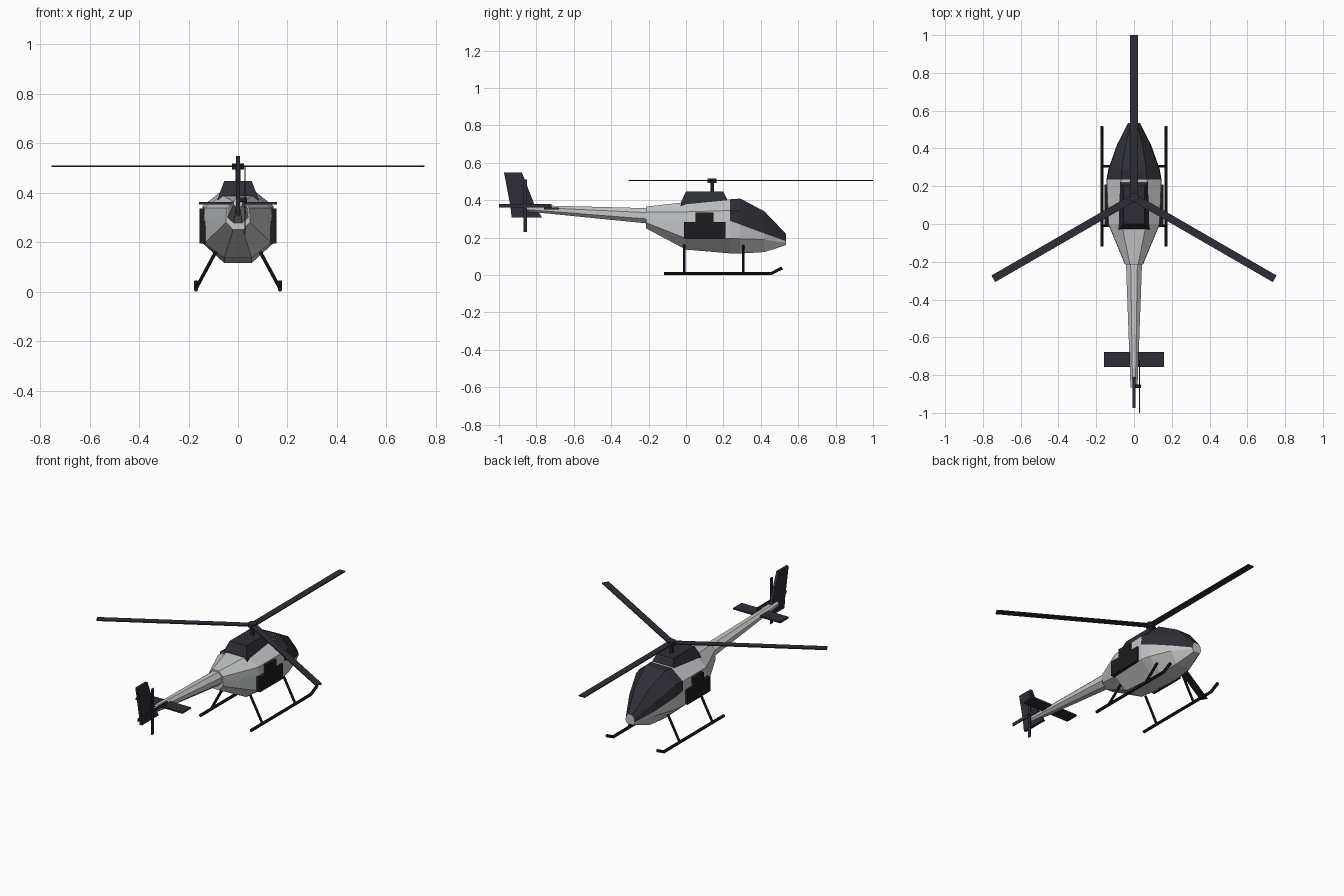
import bpy, bmesh, math
from mathutils import Vector, Matrix

if "Cube" in bpy.data.objects:
    bpy.data.objects.remove(bpy.data.objects["Cube"])


def material(name, rgb):
    m = bpy.data.materials.new(name)
    m.diffuse_color = (*rgb, 1)
    m.use_nodes = True
    m.node_tree.nodes["Principled BSDF"].inputs["Base Color"].default_value = m.diffuse_color
    return m


GREY = material("light grey paint", (0.56, 0.57, 0.58))
DARK = material("dark slate", (0.027, 0.027, 0.038))
BLACK = material("black metal", (0.012, 0.012, 0.014))


def finish(name, bm, *mats):
    bmesh.ops.recalc_face_normals(bm, faces=bm.faces)
    me = bpy.data.meshes.new(name)
    bm.to_mesh(me)
    bm.free()
    for m in mats:
        me.materials.append(m)
    ob = bpy.data.objects.new(name, me)
    bpy.context.collection.objects.link(ob)
    return ob


def loft(name, rings, *mats):
    """Skin a list of equal-length closed rings and cap both ends."""
    bm = bmesh.new()
    vs = [[bm.verts.new(p) for p in r] for r in rings]
    n = len(vs[0])
    for a, b in zip(vs, vs[1:]):
        for i in range(n):
            bm.faces.new((a[i], a[(i + 1) % n], b[(i + 1) % n], b[i]))
    bm.faces.new(vs[0])
    bm.faces.new(vs[-1])
    return finish(name, bm, *mats)


def box(name, center, size, mat):
    bm = bmesh.new()
    bmesh.ops.create_cube(bm, size=1, matrix=Matrix.Translation(center) @ Matrix.Diagonal((*size, 1)))
    return finish(name, bm, mat)


def rod(name, points, r, mat, sides=8):
    """Straight or bent tube through points."""
    pts = [Vector(p) for p in points]
    rings = []
    for i, p in enumerate(pts):
        d = (pts[min(i + 1, len(pts) - 1)] - pts[max(i - 1, 0)]).normalized()
        q = d.to_track_quat('Z', 'Y')
        rings.append([p + q @ Vector((r * math.cos(t), r * math.sin(t), 0))
                      for t in [math.tau * (k + .5) / sides for k in range(sides)]])
    return loft(name, rings, mat)


def plate(name, outline, x0, x1, mat):
    """Side outline (y, z) extruded between two x positions."""
    return loft(name, [[(x, y, z) for y, z in outline] for x in (x0, x1)], mat)


# Fuselage: half sections from keel to roof, mirrored into rings
SECTIONS = [
    (-0.214, [(.020, .250), (.048, .280), (.048, .305), (.046, .338), (.022, .366)]),
    (0.000, [(.055, .136), (.135, .196), (.137, .290), (.135, .338), (.065, .390)]),
    (0.235, [(.056, .116), (.144, .196), (.146, .290), (.144, .345), (.068, .405)]),
    (0.290, [(.055, .115), (.134, .194), (.136, .270), (.132, .340), (.064, .409)]),
    (0.420, [(.046, .123), (.086, .190), (.090, .222), (.086, .275), (.045, .340)]),
    (0.535, [(.018, .160), (.029, .172), (.031, .181), (.029, .200), (.015, .220)]),
]
rings = []
for y, half in SECTIONS:
    rings.append([(x, y, z) for x, z in half] + [(-x, y, z) for x, z in reversed(half)])
fuselage = loft("fuselage", rings, GREY, DARK)
# Canopy faces: everything above the belt line in the front part
for f in fuselage.data.polygons:
    c = f.center
    belt = 0.29 - 0.363 * (c.y - 0.235)
    if c.y > 0.24 and c.z > belt + 0.008:
        f.material_index = 1

# Tail boom
boom = []
for y, w, z, h in [(-0.21, .046, .317, .044), (-0.865, .02, .358, .018)]:
    boom.append([(w * math.cos(a), y, z + h * math.sin(a))
                 for a in [math.tau * (k + .5) / 8 for k in range(8)]])
loft("tail_boom", boom, GREY)

# Engine cowling on the roof
loft("engine_cowling", [
    [(-.085, -.03, .365), (.085, -.03, .365), (.085, .24, .365), (-.085, .24, .365)],
    [(-.075, -.025, .395), (.075, -.025, .395), (.075, .225, .395), (-.075, .225, .395)],
    [(-.056, .0, .446), (.056, .0, .446), (.056, .2, .446), (-.056, .2, .446)]], DARK)

# Stepped side doors, skids and struts on both sides
DOOR = [(-.01, .195), (.21, .195), (.21, .285), (.148, .285),
        (.148, .335), (.052, .335), (.052, .285), (-.01, .285)]
for side, s in (("left", -1), ("right", 1)):
    plate(side + "_door", DOOR, s * .13, s * .156, BLACK)
    rod(side + "_skid", [(s * .17, -.118, .0085), (s * .17, .455, .0085), (s * .17, .515, .038)],
        .0092, BLACK)
    for end, y in (("rear", -.01), ("front", .305)):
        rod(f"{side}_{end}_strut", [(s * .09, y, .16), (s * .17, y, .012)], .0075, BLACK)

# Main rotor
rod("rotor_mast", [(0, .14, .43), (0, .14, .50)], .011, DARK)
rod("rotor_hub", [(0, .14, .493), (0, .14, .517)], .026, DARK)
for i in range(3):
    blade = box(f"main_blade_{i + 1}", (0, .43, 0), (.04, .86, .006), DARK)
    blade.data.transform(Matrix.Translation((0, .14, .506)) @ Matrix.Rotation(math.tau * i / 3, 4, 'Z'))

# Tail fin, stabiliser and tail rotor
plate("tail_fin", [(-.973, .548), (-.877, .548), (-.81, .375), (-.77, .307), (-.932, .307), (-.94, .375)],
      -.008, .008, DARK)
box("stabiliser", (0, -.718, .356), (.316, .08, .010), DARK)
rod("tail_rotor_axle", [(0, -.86, .37), (.036, -.86, .37)], .01, DARK)
box("tail_blade_vertical", (.029, -.86, .37), (.004, .02, .28), DARK)
box("tail_blade_horizontal", (.029, -.86, .37), (.004, .28, .02), DARK)
